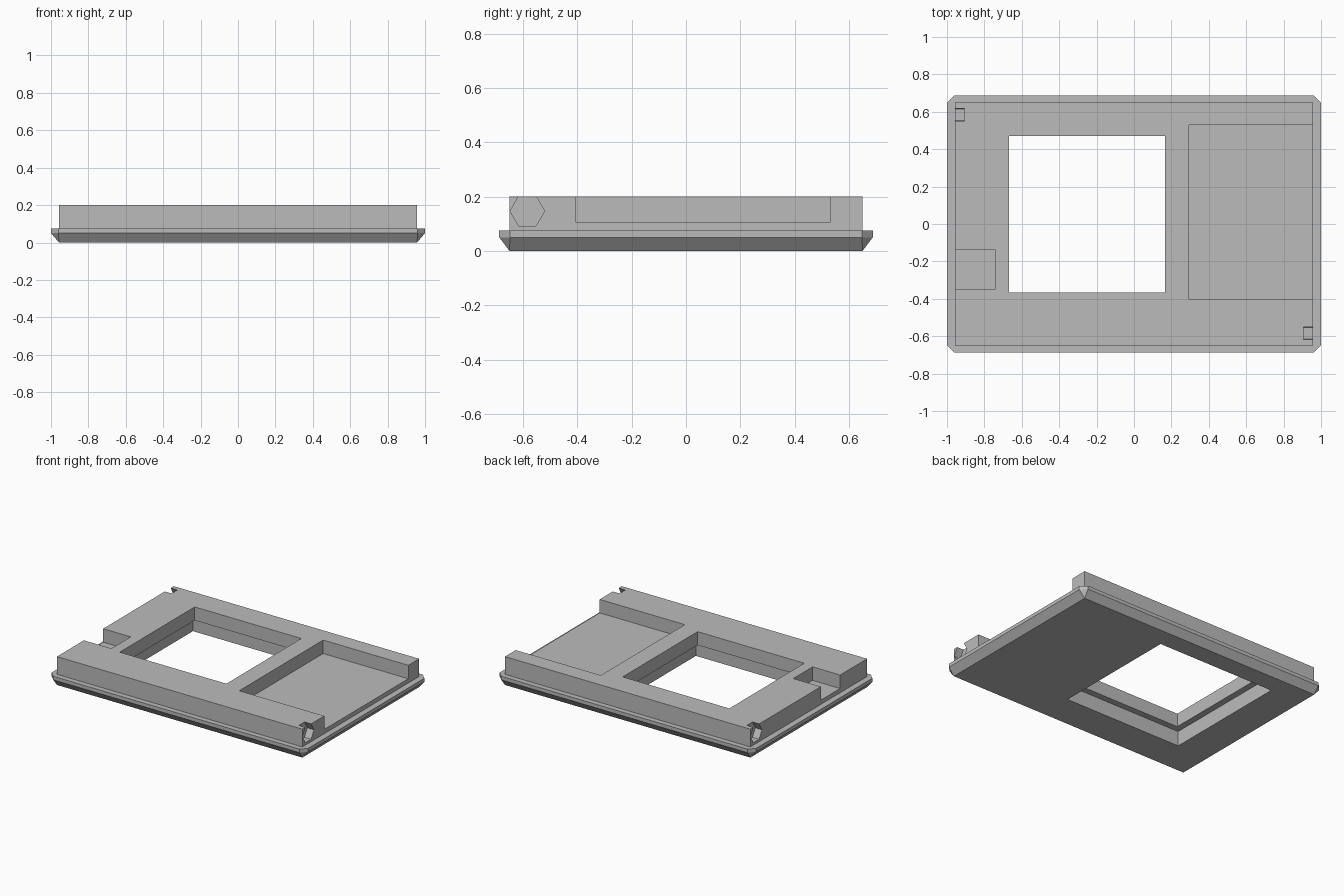
import bpy, bmesh, math
from mathutils import Matrix, Vector

if "Cube" in bpy.data.objects:
    bpy.data.objects.remove(bpy.data.objects["Cube"])

grey = bpy.data.materials.new("plain grey")
grey.use_nodes = True
colour = (0.5, 0.5, 0.5, 1)
grey.diffuse_color = colour
grey.node_tree.nodes["Principled BSDF"].inputs["Base Color"].default_value = colour

BODY_X, BODY_Y, TOP = 0.957, 0.65, 0.2
RIM_X, RIM_Y, CORNER = 1.0, 0.6875, 0.04
FLOOR = 0.105   # shared floor level of pocket, notch and window ledge


def finish(name, bm):
    bmesh.ops.recalc_face_normals(bm, faces=bm.faces)
    mesh = bpy.data.meshes.new(name)
    bm.to_mesh(mesh)
    bm.free()
    mesh.materials.append(grey)
    obj = bpy.data.objects.new(name, mesh)
    bpy.context.collection.objects.link(obj)
    return obj


def box(name, x, y, z):
    bm = bmesh.new()
    bmesh.ops.create_cube(bm, size=1)
    for v in bm.verts:
        v.co = Vector([r[0] if c < 0 else r[1] for c, r in zip(v.co, (x, y, z))])
    return finish(name, bm)


def hex_prism(name, x, y, z, radius, length):
    bm = bmesh.new()
    bmesh.ops.create_cone(bm, segments=6, radius1=radius, radius2=radius,
                          depth=length, cap_ends=True)
    # turn the axis along x with corners pointing front and back
    turn = Matrix.Rotation(math.pi / 2, 4, "Y")
    bmesh.ops.transform(bm, matrix=Matrix.Translation((x, y, z)) @ turn, verts=bm.verts)
    return finish(name, bm)


def combine(target, tool, operation):
    tool.hide_render = True
    mod = target.modifiers.new(operation.lower(), "BOOLEAN")
    mod.operation = operation
    mod.solver = "EXACT"
    mod.object = tool
    bpy.context.view_layer.objects.active = target
    bpy.ops.object.modifier_apply(modifier=mod.name)
    bpy.data.objects.remove(tool)


# Flange: rectangular underside flaring to a rim with clipped corners
bm = bmesh.new()
for sx in (-1, 1):
    for sy in (-1, 1):
        bm.verts.new((sx * BODY_X, sy * BODY_Y, 0))
        for z in (0.05, 0.075):
            bm.verts.new((sx * RIM_X, sy * (RIM_Y - CORNER), z))
            bm.verts.new((sx * (RIM_X - CORNER), sy * RIM_Y, z))
bmesh.ops.convex_hull(bm, input=bm.verts)
bmesh.ops.dissolve_limit(bm, angle_limit=0.01, verts=bm.verts, edges=bm.edges)
frame = finish("window_frame_plate", bm)

# Raised block on the flange
combine(frame, box("raised_block", (-BODY_X, BODY_X), (-BODY_Y, BODY_Y), (0.04, TOP)), "UNION")

# Stepped window, side pocket and side notch
step = 0.045
wx, wy = (-0.667, 0.165), (-0.365, 0.47)
cutters = [
    box("window_cutter", wx, wy, (-0.1, 0.3)),
    box("window_step_cutter", (wx[0] - step, wx[1] + step),
        (wy[0] - step, wy[1] + step), (-0.1, FLOOR)),
    box("pocket_cutter", (0.293, 1.1), (-0.405, 0.53), (FLOOR, 0.3)),
    box("notch_cutter", (-1.1, -0.742), (-0.35, -0.135), (FLOOR, 0.3)),
]
# Hexagonal sockets in two opposite corners, just breaking the top face
for s in (-1, 1):
    cutters.append(hex_prism("socket_cutter", s * 1.005, -s * 0.584, 0.1465, 0.0635, 0.2))
for cutter in cutters:
    combine(frame, cutter, "DIFFERENCE")
